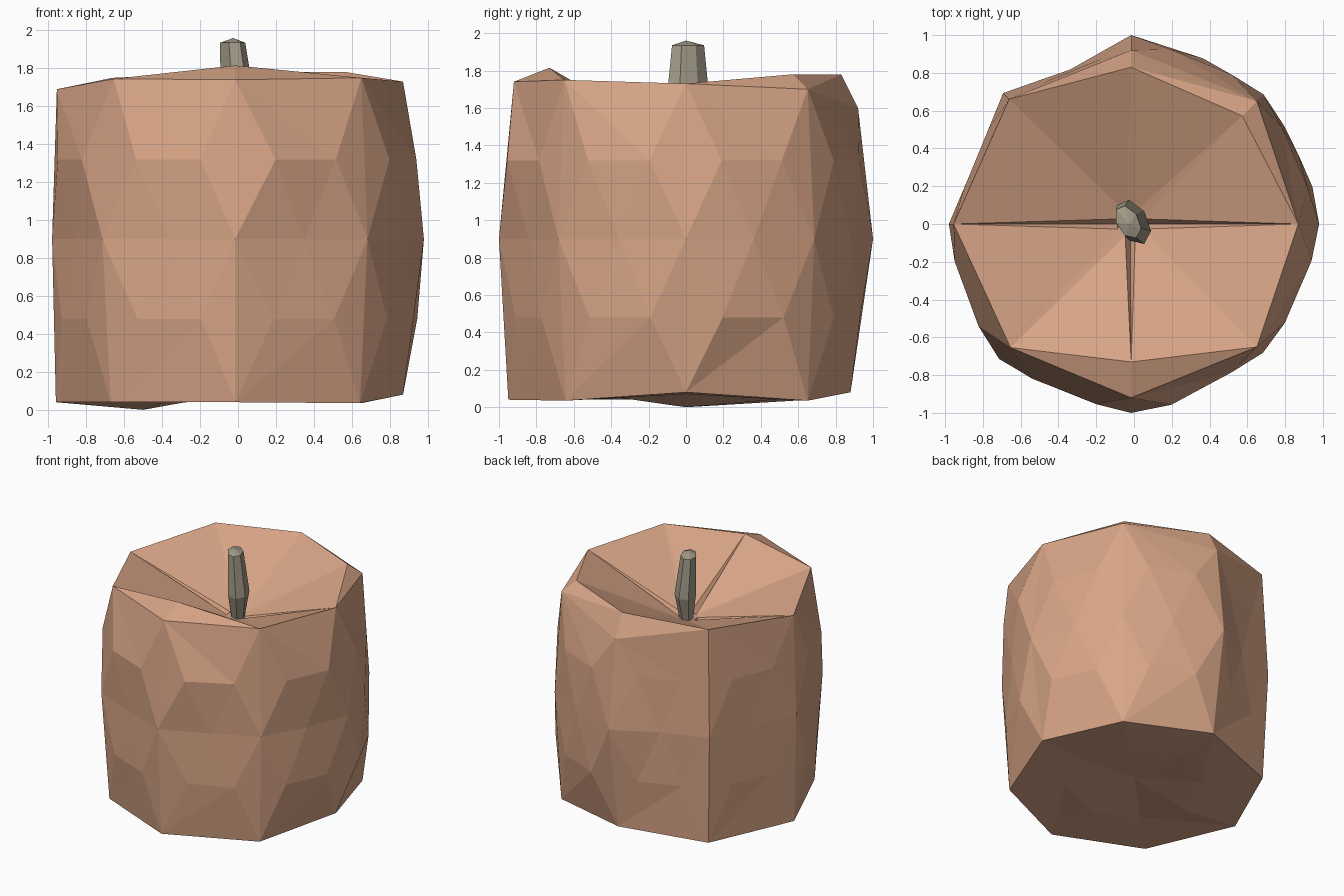
import bpy
import bmesh
from math import sin, cos, pi
from mathutils import Vector

if "Cube" in bpy.data.objects:
    bpy.data.objects.remove(bpy.data.objects["Cube"], do_unlink=True)

SIDES = 8


def make_material(name, colour):
    material = bpy.data.materials.new(name)
    material.use_nodes = True
    material.diffuse_color = (*colour, 1)
    shader = material.node_tree.nodes["Principled BSDF"]
    shader.inputs["Base Color"].default_value = (*colour, 1)
    shader.inputs["Roughness"].default_value = 0.9
    return material


def polar(step, radius, height, shift=0):
    angle = step * 2 * pi / SIDES
    return Vector((shift + radius * cos(angle), radius * sin(angle), height))


def finish(bm, name, material):
    bmesh.ops.remove_doubles(bm, verts=bm.verts, dist=.001)
    bmesh.ops.recalc_face_normals(bm, faces=bm.faces)
    mesh = bpy.data.meshes.new(name)
    bm.to_mesh(mesh)
    bm.free()
    mesh.materials.append(material)
    obj = bpy.data.objects.new(name, mesh)
    bpy.context.collection.objects.link(obj)
    return obj


def build_body(material):
    bm = bmesh.new()

    def ring(radii, heights):
        # The front and back corners sit slightly off the middle
        return [bm.verts.new(polar(i, r, h, -.015 if i in (2, 6) else 0))
                for i, (r, h) in enumerate(zip(radii, heights))]

    # Corner rings, counter-clockwise from the model's left side
    rim = ring((.87, .81, .83, .935, .955, .925, .73, .92),
               (1.73, 1.78, 1.78, 1.75, 1.69, 1.745, 1.815, 1.75))
    top = ring((.87, .92, .92, .935, .955, .925, .92, .92),
               (1.73, 1.7, 1.6, 1.75, 1.69, 1.745, 1.74, 1.75))
    middle = ring((.98, .97, 1, .98, .98, 1.01, 1, .965), [.9] * SIDES)
    bottom = ring((.87, .92, .88, .94, .96, .95, .95, .91),
                  (.08, .035, .08, .04, .04, .04, .04, .035))
    base = ring([.5] * SIDES, (.07, .05, .07, .03, 0, .05, .04, .06))
    base_centre = bm.verts.new((0, 0, .09))

    # Pit floor: one inner point for each sector
    hub = [bm.verts.new(polar(i + .5, .07, 1.43, -.02)) for i in range(SIDES)]
    bm.faces.new(hub)

    # Bulge of each side panel: its centre, upper pair and lower pair
    bulges = ((.945, (.94, .935), (.965, .95)), (.95, (.945, .945), (.945, .95)),
              (.885, (.89, .89), (.89, .89)), (.903, (.92, .92), (.915, .915)),
              (.925, (.97, .985), (.95, .955)), (.94, (.98, .975), (.965, .96)),
              (.91, (.977, .94), (.93, .925)), (.93, (.955, .96), (.94, .945)))

    for i, (depth, upper, lower) in enumerate(bulges):
        j = (i + 1) % SIDES
        centre = bm.verts.new(polar(i + .5, depth, .9))
        # Faceted upper and lower halves of the panel
        for edge, height, (first, second) in ((top, 1.32, upper), (bottom, .48, lower)):
            a = bm.verts.new(polar(i + .26, first, height))
            b = bm.verts.new(polar(i + .74, second, height))
            for face in ((edge[i], b, a), (edge[i], edge[j], b),
                         (edge[i], a, middle[i]), (edge[j], middle[j], b),
                         (a, b, centre), (a, centre, middle[i]),
                         (b, middle[j], centre)):
                bm.faces.new(face)
        # Lip, sunken top and underside
        for face in ((top[i], top[j], rim[j]), (top[i], rim[j], rim[i]),
                     (rim[i], rim[j], hub[i]),
                     (bottom[i], bottom[j], base[j]), (bottom[i], base[j], base[i]),
                     (base[i], base[j], base_centre)):
            bm.faces.new(face)
        # Narrow folds running down into the pit
        if j in (0, 4, 6):
            fold = bm.verts.new(polar(j, .07, 1.38, -.02))
            for face in ((rim[j], hub[j], fold), (rim[j], fold, hub[i]),
                         (hub[i], fold, hub[j])):
                bm.faces.new(face)
        else:
            bm.faces.new((rim[j], hub[j], hub[i]))
    return finish(bm, "pumpkin_body", material)


def build_stem(material):
    bm = bmesh.new()
    # Each level: half width, half depth, height, sideways shift
    levels = ((.06, .06, 1.4, -.01), (.095, .12, 1.62, -.005), (.07, .088, 1.935, -.032))
    sides = 7
    rings = []
    for width, depth, height, shift in levels:
        ring = []
        for i in range(sides):
            angle = 2 * pi * i / sides
            # The section is skewed along one diagonal
            ring.append(bm.verts.new((shift + width * cos(angle),
                                      .01 + depth * sin(angle - .4), height)))
        rings.append(ring)
    tip = bm.verts.new((-.025, 0, 1.96))
    bm.faces.new(rings[0])
    for i in range(sides):
        j = (i + 1) % sides
        for low, high in zip(rings, rings[1:]):
            bm.faces.new((low[i], low[j], high[j]))
            bm.faces.new((low[i], high[j], high[i]))
        bm.faces.new((rings[-1][i], rings[-1][j], tip))
    return finish(bm, "stem", material)


build_body(make_material("dusty_orange", (.685, .375, .24)))
build_stem(make_material("grey_green", (.36, .325, .245)))
